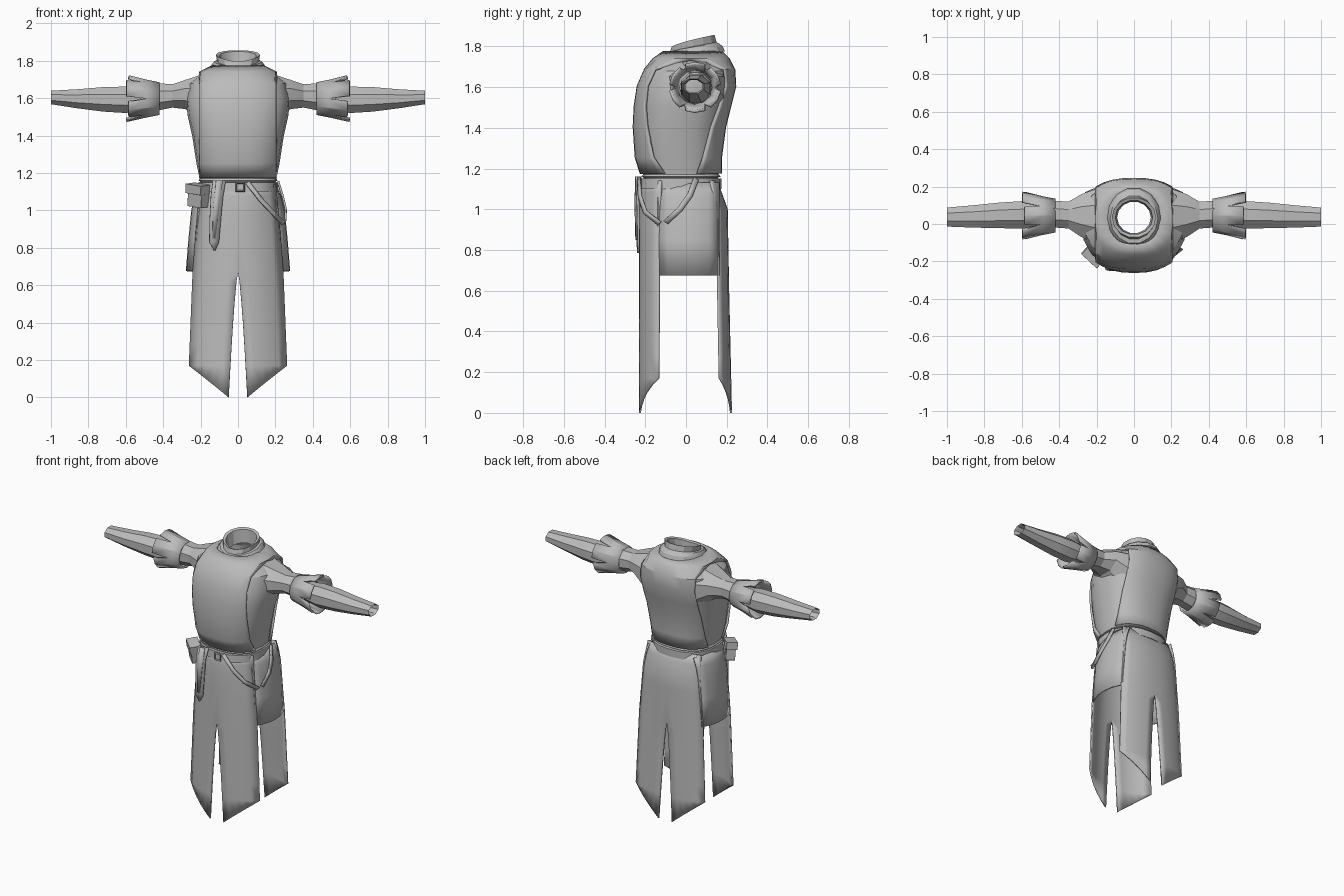
import bpy, bmesh, math
from mathutils import Vector

if "Cube" in bpy.data.objects:
    bpy.data.objects.remove(bpy.data.objects["Cube"])

cloth = bpy.data.materials.new("grey cloth")
cloth.diffuse_color = (0.5, 0.5, 0.5, 1)
cloth.use_nodes = True
cloth.node_tree.nodes["Principled BSDF"].inputs["Base Color"].default_value = cloth.diffuse_color


def finish(ob, name, angle=25):
    ob.name = name
    ob.data.materials.append(cloth)
    bpy.ops.object.select_all(action='DESELECT')
    ob.select_set(True)
    bpy.context.view_layer.objects.active = ob
    bpy.ops.object.shade_smooth_by_angle(angle=math.radians(angle))
    return ob


def sheet(name, grids, closed=False, thick=0.0, angle=25):
    """Skin one or more grids of points; rows may be closed rings."""
    bm = bmesh.new()
    for g in grids:
        vs = [[bm.verts.new(p) for p in row] for row in g]
        n = len(vs[0])
        for a, b in zip(vs, vs[1:]):
            for i in range(n if closed else n - 1):
                j = (i + 1) % n
                bm.faces.new((a[i], a[j], b[j], b[i]))
    bmesh.ops.remove_doubles(bm, verts=bm.verts, dist=0.0008)
    bmesh.ops.recalc_face_normals(bm, faces=bm.faces)
    me = bpy.data.meshes.new(name)
    bm.to_mesh(me)
    bm.free()
    ob = bpy.data.objects.new(name, me)
    bpy.context.collection.objects.link(ob)
    if thick:
        m = ob.modifiers.new("thickness", 'SOLIDIFY')
        m.thickness, m.offset = thick, 0
    return finish(ob, name, angle)


def oval_y(x, hx, yf, yb, side):
    c = (yf + yb) / 2
    return c + side * (yb - yf) / 2 * max(0, 1 - abs(x / hx) ** 2.5) ** 0.4


def oval(z, hx, yf, yb, n=20):
    c, d = (yf + yb) / 2, (yb - yf) / 2
    pts = []
    for i in range(n):
        a = 2 * math.pi * i / n
        u, v = math.cos(a), math.sin(a)
        pts.append((hx * math.copysign(abs(u) ** 0.8, u),
                    c + d * math.copysign(abs(v) ** 0.8, v), z))
    return pts


def lerp(table, z):
    """Interpolate a table of (z, value) sorted from high to low z."""
    for (z0, a), (z1, b) in zip(table, table[1:]):
        if z >= z1:
            return a + (b - a) * min(1, max(0, (z0 - z) / (z0 - z1)))
    return table[-1][1]


# Torso: height, half width, front y, back y
torso = [(1.17, .205, -.21, .16), (1.25, .222, -.235, .16), (1.4, .245, -.245, .18),
         (1.5, .268, -.24, .205), (1.6, .28, -.225, .23), (1.68, .265, -.19, .225),
         (1.73, .20, -.15, .20), (1.765, .13, -.10, .165)]
sheet("tunic_body", [[oval(1.09, .195, -.20, .15)] + [oval(*r) for r in torso]], True)

# Tabard front and back, joined over the shoulders
grids = []
for side in (-1, 1):
    g = []
    for z, hx, yf, yb in torso:
        hx, yf, yb = hx + .006, yf - .01, yb + .01
        s = hx if z > 1.72 else .202
        xs = [s * math.sin(t / 5 * math.pi / 2) for t in range(-5, 6)]
        g.append([(x, oval_y(x, hx, yf, yb, side), z + .005) for x in xs])
    grids.append(g)
sheet("tabard", grids, thick=.014)

# Collar: tilted rings (radius x, radius y, centre y, front z, back z)
collar = [(.150, .165, .03, 1.715, 1.775), (.142, .155, .03, 1.745, 1.80),
          (.128, .135, .03, 1.765, 1.815), (.112, .118, .035, 1.765, 1.82),
          (.118, .108, .035, 1.795, 1.857), (.10, .092, .035, 1.79, 1.85),
          (.09, .085, .035, 1.70, 1.76)]
rows = []
for rx, ry, cy, zf, zb in collar:
    row = []
    for i in range(14):
        a = 2 * math.pi * i / 14
        k = (math.sin(a) + 1) / 2
        row.append((rx * math.cos(a), cy + ry * math.sin(a), zf + (zb - zf) * k ** .7))
    rows.append(row)
sheet("collar", [rows], True)

# Long split skirt panels, front and back
edge = [(1.14, .20), (.9, .222), (.67, .24), (.17, .26)]
panels = {
    "front_skirt": ([(1.14, -.21), (1.05, -.224), (0, -.228)], [(1.14, -.12), (.9, -.13), (0, -.135)]),
    "back_skirt": ([(1.14, .15), (1.0, .20), (.6, .207), (0, .222)], [(1.14, .12), (1.0, .15), (0, .168)]),
}
for name, (mid, rim) in panels.items():
    grids = []
    for s in (-1, 1):
        g = []
        for z in (1.14, 1.08, 1.0, .9, .67, .62, .52, .4, .28, .17, 0):
            row = []
            for i in range(6):
                u = i / 5
                zz = max(z, .17 * u)
                xi = .05 * max(0, (.67 - zz) / .67) ** .7
                xo = lerp(edge, zz)
                x = xi + (xo - xi) * u
                y0, y1 = lerp(mid, zz), lerp(rim, zz)
                row.append((s * x, y0 + (y1 - y0) * (x / xo) ** 2.4, zz))
            g.append(row)
        grids.append(g)
    sheet(name, grids, thick=.01)

# Short hip skirts
for s, name in ((-1, "left_hip_skirt"), (1, "right_hip_skirt")):
    g = []
    for z, hx in ((1.13, .203), (1.07, .228), (1.0, .245), (.85, .26), (.675, .274)):
        g.append([(s * hx * (1 - .16 * abs(t / 3) ** 2.2), .012 + .05 * t, z) for t in range(-3, 4)])
    sheet(name, [g], thick=.01, angle=12)

# Belt with buckle
sheet("belt", [[oval(z, hx, yf, yb) for z, hx, yf, yb in (
    (1.10, .195, -.20, .155), (1.10, .215, -.228, .175), (1.15, .213, -.225, .175),
    (1.152, .195, -.20, .155))]], True, angle=35)
sheet("waist_cord", [[oval(z, hx, yf, yb) for z, hx, yf, yb in (
    (1.155, .20, -.205, .155), (1.16, .212, -.219, .17), (1.172, .205, -.21, .16))]], True)
bpy.ops.mesh.primitive_torus_add(major_segments=4, minor_segments=4, major_radius=.03, minor_radius=.007,
                                 location=(.012, -.236, 1.125), rotation=(math.pi / 2, math.pi / 4, 0))
finish(bpy.context.object, "buckle")


# Flat straps: path points with half widths along one direction
def strap(name, pts, across, thick=.01):
    w = Vector(across).normalized()
    sheet(name, [[[Vector(p) - w * h, Vector(p) + w * h] for *p, h in pts]], thick=thick)


strap("hanging_strap", [(-.10, -.228, 1.16, .035), (-.112, -.24, 1.08, .033), (-.122, -.236, .95, .03),
                        (-.128, -.234, .83, .026), (-.125, -.234, .785, .003)], (1, .1, 0), .012)
strap("strap_fold", [(-.10, -.244, 1.16, .018), (-.118, -.246, 1.0, .016), (-.128, -.243, .85, .008)],
      (1, .1, 0))
strap("front_sash", [(.05, -.232, 1.15, .012), (.12, -.226, 1.06, .012), (.19, -.20, .985, .012),
                     (.242, -.13, .93, .012)], (.6, .5, .7))
strap("side_sash", [(.215, .05, 1.15, .014), (.24, .02, 1.07, .014), (.256, -.03, 1.0, .014),
                    (.252, -.10, .935, .014)], (0, .8, -.5))

# Belt pouch with flap
for name, loc, size in (("pouch", (-.212, -.165, 1.075), (.10, .06, .11)),
                        ("pouch_flap", (-.216, -.17, 1.115), (.112, .072, .05))):
    bpy.ops.mesh.primitive_cube_add(size=1, location=loc, rotation=(.1, .12, -.75))
    ob = bpy.context.object
    ob.scale = size
    m = ob.modifiers.new("soft_edge", 'BEVEL')
    m.width, m.segments = .012, 1
    finish(ob, name)

# Sleeves: x, bottom z, top z, front y, back y
upper = [(.20, 1.46, 1.735, -.12, .20), (.28, 1.535, 1.705, -.08, .17), (.35, 1.545, 1.68, -.03, .125),
         (.42, 1.53, 1.685, -.025, .13), (.52, 1.52, 1.675, -.03, .13)]
lower = [(.46, 1.54, 1.65, -.01, .11), (.60, 1.515, 1.668, -.03, .128), (.72, 1.523, 1.665, -.028, .12),
         (.86, 1.542, 1.652, -.024, .105), (1.0, 1.565, 1.643, -.018, .092), (.985, 1.572, 1.636, -.01, .085),
         (.85, 1.56, 1.64, -.005, .085)]


def tube(sections, s, n=8):
    return [[(s * x, (yf + yb) / 2 + (yb - yf) / 2 * math.cos(a),
              (z0 + z1) / 2 + (z1 - z0) / 2 * math.sin(a))
             for a in (2 * math.pi * (i + .5) / n for i in range(n))]
            for x, z0, z1, yf, yb in sections]


for s, label in ((-1, "left"), (1, "right")):
    sheet(label + "_upper_sleeve", [tube(upper, s)], True, angle=15)
    sheet(label + "_forearm_sleeve", [tube(lower, s)], True)
    # Flared cuff made of separate flaps
    flaps = []
    for k in range(6):
        mid = math.radians(30 + 60 * k)
        g = []
        for x, r, half in ((.42, .083, 30), (.49, .097, 30), (.597 - .012 * (k % 2), .122, 23)):
            g.append([(s * x, .045 + r * math.cos(a), 1.598 + r * .97 * math.sin(a))
                      for a in (mid + math.radians(half * t) for t in (-1, 0, 1))])
        flaps.append(g)
    sheet(label + "_cuff", flaps, thick=.014, angle=12)
